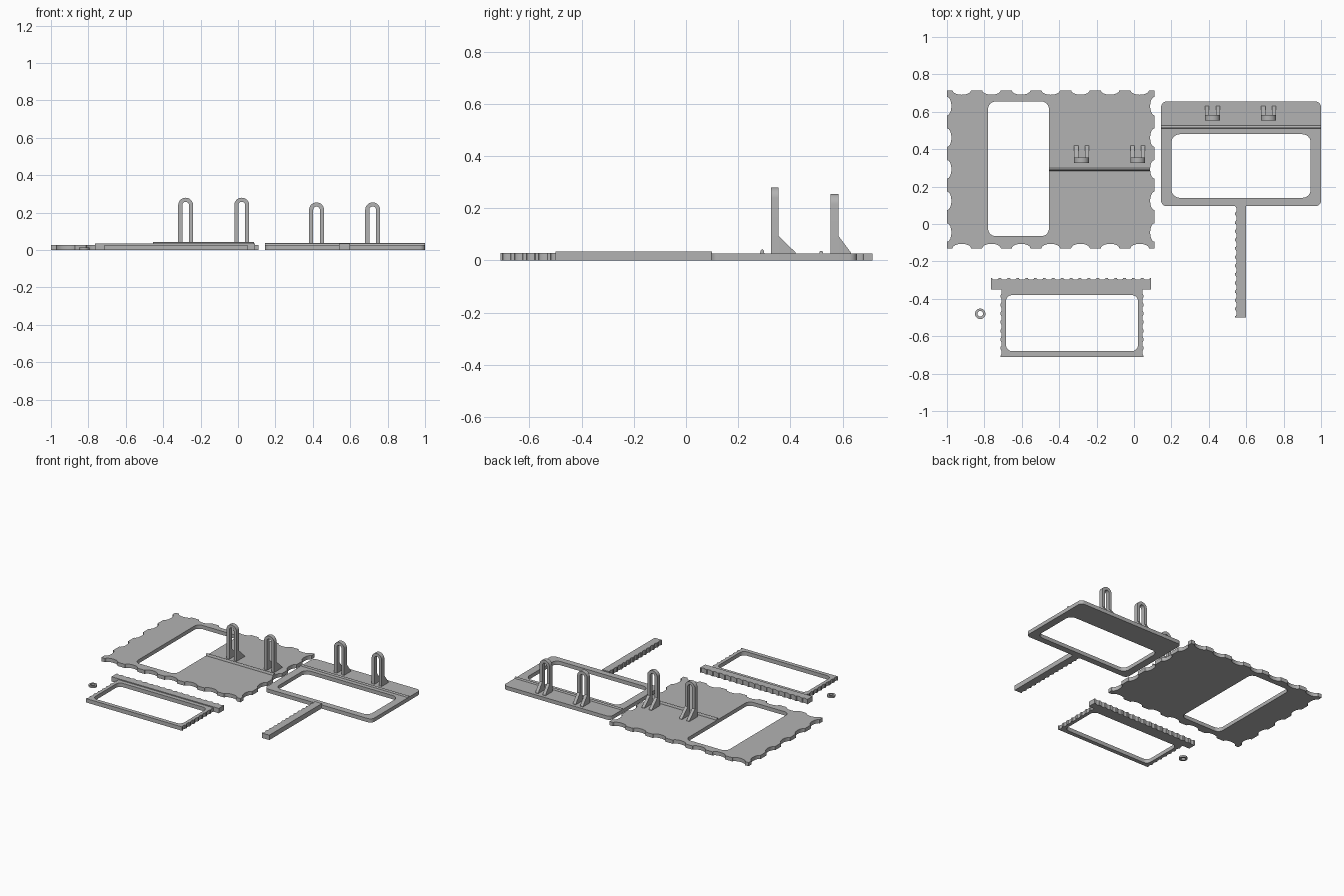
import bpy, bmesh, math

if "Cube" in bpy.data.objects:
    bpy.data.objects.remove(bpy.data.objects["Cube"])

grey = bpy.data.materials.new("plastic_grey")
grey.diffuse_color = (0.45, 0.45, 0.45, 1)
grey.use_nodes = True
grey.node_tree.nodes["Principled BSDF"].inputs["Base Color"].default_value = grey.diffuse_color

# How a 2D profile plus a depth becomes a 3D point
FLAT = lambda u, v, d: (u, v, d)      # plan outline, depth along z
FRONT = lambda u, v, d: (u, d, v)     # front outline, depth along y
SIDE = lambda u, v, d: (d, u, v)      # side outline, depth along x


def prism(name, loops, lo, hi, place=FLAT):
    """Solid made from an outer loop and optional hole loops."""
    bm = bmesh.new()
    for loop in loops:
        vs = [bm.verts.new(place(u, v, lo)) for u, v in loop]
        for a, b in zip(vs, vs[1:] + vs[:1]):
            bm.edges.new((a, b))
    bmesh.ops.triangle_fill(bm, use_beauty=True, use_dissolve=False, edges=bm.edges[:])
    ext = bmesh.ops.extrude_face_region(bm, geom=bm.faces[:], use_keep_orig=True)
    moved = [g for g in ext["geom"] if isinstance(g, bmesh.types.BMVert)]
    p, q = place(0, 0, lo), place(0, 0, hi)
    bmesh.ops.translate(bm, verts=moved, vec=[b - a for a, b in zip(p, q)])
    bmesh.ops.recalc_face_normals(bm, faces=bm.faces[:])
    mesh = bpy.data.meshes.new(name)
    bm.to_mesh(mesh)
    bm.free()
    mesh.materials.append(grey)
    obj = bpy.data.objects.new(name, mesh)
    bpy.context.collection.objects.link(obj)
    return obj


def arc(cx, cy, r, a0, a1, n=8):
    return [(cx + r * math.cos(math.radians(a0 + (a1 - a0) * i / n)),
             cy + r * math.sin(math.radians(a0 + (a1 - a0) * i / n))) for i in range(n + 1)]


def rounded(x0, y0, x1, y1, r):
    return (arc(x1 - r, y1 - r, r, 0, 90) + arc(x0 + r, y1 - r, r, 90, 180)
            + arc(x0 + r, y0 + r, r, 180, 270) + arc(x1 - r, y0 + r, r, 270, 360))


def scalloped(x0, y0, x1, y1, counts, width, depth, steps=8):
    """Rectangle with bites; counts are for the bottom, right, top, left edges."""
    corners = [(x0, y0), (x1, y0), (x1, y1), (x0, y1)]
    pts = []
    for k, n in enumerate(counts):
        (ax, ay), (bx, by) = corners[k], corners[(k + 1) % 4]
        length = math.hypot(bx - ax, by - ay)
        dx, dy = (bx - ax) / length, (by - ay) / length
        pts.append((ax, ay))
        for i in range(n):
            c = (i + 0.5) * length / n
            for j in range(steps + 1):
                t = math.pi * j / steps
                s, h = c - width / 2 * math.cos(t), depth * math.sin(t)
                pts.append((ax + dx * s - dy * h, ay + dy * s + dx * h))
    return pts


def ridge(name, x0, x1, y, top):
    profile = [(y + 0.008 * math.cos(math.pi * i / 8),
                0.025 + (top - 0.025) * math.sin(math.pi * i / 8)) for i in range(9)]
    prism(name, [profile], x0, x1, SIDE)


def stand(name, cx, y0, y1, y2, top):
    """Slotted upright arch with a sloping brace behind each leg."""
    ro, ri, base = 0.04, 0.018, 0.02
    cz = top - ro
    outline = ([(cx + ro, base)] + arc(cx, cz, ro, 0, 180, 14) + [(cx - ro, base), (cx - ri, base)]
               + arc(cx, cz, ri, 180, 0, 14) + [(cx + ri, base)])
    prism(name + "_arch", [outline], y0, y1, FRONT)
    for side, a in (("left", cx - ro), ("right", cx + ri)):
        brace = [(y1 - 0.004, base), (y2, base), (y2, 0.03), (y1, 0.094), (y1 - 0.004, 0.094)]
        prism(f"{name}_{side}_brace", [brace], a, a + ro - ri, SIDE)


# Large scalloped plate with tall window, ridge and two stands
prism("scalloped_plate", [scalloped(-1.0, -0.13, 0.11, 0.715, (7, 5, 7, 5), 0.1, 0.024),
                          rounded(-0.78, -0.065, -0.455, 0.655, 0.04)], 0, 0.027)
ridge("plate_ridge", -0.455, 0.085, 0.292, 0.043)
for i, x in enumerate((-0.28, 0.02)):
    stand(f"plate_stand_{i + 1}", x, 0.326, 0.355, 0.42, 0.28)

# Wide holder frame with ridge and two stands
prism("holder_frame", [rounded(0.145, 0.095, 1.0, 0.655, 0.03),
                       rounded(0.2, 0.14, 0.945, 0.48, 0.045)], 0, 0.027)
ridge("holder_ridge", 0.145, 1.0, 0.518, 0.037)
for i, x in enumerate((0.42, 0.72)):
    stand(f"holder_stand_{i + 1}", x, 0.553, 0.584, 0.632, 0.255)

# Toothed handle below the holder frame
prism("handle", [scalloped(0.54, -0.5, 0.6, 0.1, (0, 0, 0, 13), 0.034, 0.008, 6)], 0, 0.035)

# Small frame with its toothed bar
prism("small_frame", [scalloped(-0.715, -0.71, 0.052, -0.34, (0, 8, 0, 8), 0.034, 0.007, 6),
                      rounded(-0.685, -0.68, 0.022, -0.38, 0.035)], 0, 0.028)
prism("toothed_bar", [scalloped(-0.765, -0.35, 0.092, -0.29, (0, 0, 18, 0), 0.034, 0.008, 6)], 0, 0.035)

# Loose washer
prism("washer", [arc(-0.822, -0.48, 0.028, 0, 345, 23), arc(-0.822, -0.48, 0.015, 0, 345, 23)], 0, 0.013)

# Smooth the curved walls, keep edges sharp
for obj in bpy.data.objects:
    obj.select_set(True)
    bpy.context.view_layer.objects.active = obj
bpy.ops.object.shade_smooth_by_angle(angle=math.radians(28))
